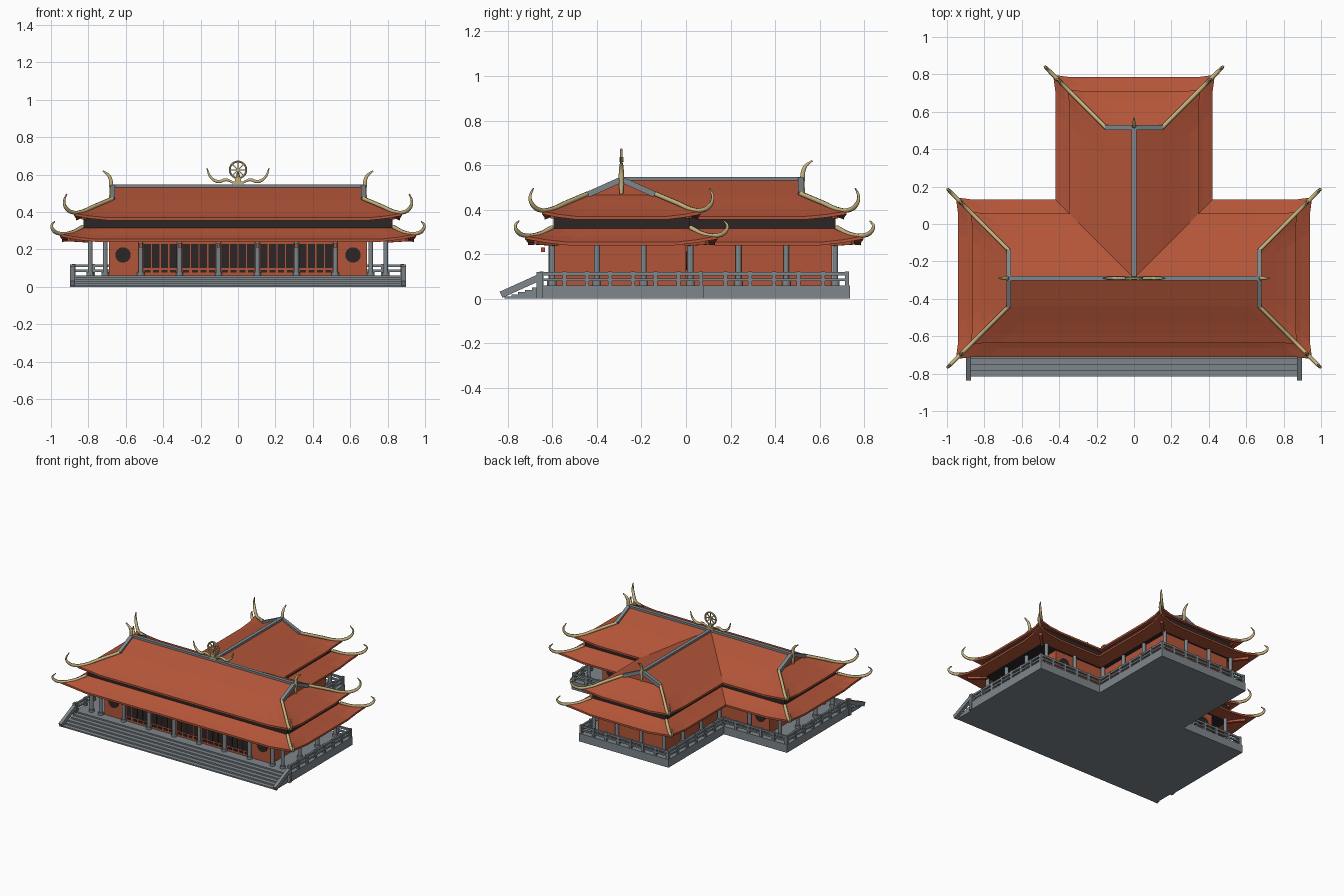
import bpy, bmesh, math
from mathutils import Vector, Matrix

if "Cube" in bpy.data.objects:
    bpy.data.objects.remove(bpy.data.objects["Cube"], do_unlink=True)


def material(name, rgb):
    m = bpy.data.materials.new(name)
    m.use_nodes = True
    m.diffuse_color = (*rgb, 1)
    m.node_tree.nodes["Principled BSDF"].inputs["Base Color"].default_value = (*rgb, 1)
    return m


RED = material("terracotta red", (0.45, 0.09, 0.04))
GREY = material("stone grey", (0.21, 0.24, 0.26))
GOLD = material("pale gold", (0.56, 0.45, 0.21))
DARK = material("dark timber", (0.025, 0.019, 0.018))


def finish(bm, name, mat, smooth=False):
    bmesh.ops.recalc_face_normals(bm, faces=bm.faces)
    me = bpy.data.meshes.new(name)
    bm.to_mesh(me)
    bm.free()
    me.materials.append(mat)
    for p in me.polygons:
        p.use_smooth = smooth
    ob = bpy.data.objects.new(name, me)
    bpy.context.scene.collection.objects.link(ob)
    return ob


def box(bm, lo, hi):
    lo, hi = Vector(lo), Vector(hi)
    m = Matrix.Translation((lo + hi) / 2) @ Matrix.Diagonal((*(hi - lo), 1))
    bmesh.ops.create_cube(bm, size=1, matrix=m)


def beam(bm, p, q, width, height):
    p, q = Vector(p), Vector(q)
    d = q - p
    m = Matrix.Translation((p + q) / 2) @ d.to_track_quat('Y', 'Z').to_matrix().to_4x4()
    bmesh.ops.create_cube(bm, size=1, matrix=m @ Matrix.Diagonal((width, d.length, height, 1)))


def drum(bm, centre, r, depth, axis='Z', sides=12):
    m = Matrix.Translation(centre)
    if axis == 'Y':
        m = m @ Matrix.Rotation(math.pi / 2, 4, 'X')
    bmesh.ops.create_cone(bm, cap_ends=True, segments=sides, radius1=r, radius2=r, depth=depth, matrix=m)


def sweep(bm, pts, radii):
    """Tapered smooth tube through the points."""
    cu = bpy.data.curves.new("path", 'CURVE')
    cu.dimensions, cu.bevel_depth, cu.bevel_resolution = '3D', 1, 1
    cu.resolution_u, cu.use_fill_caps = 5, True
    sp = cu.splines.new('BEZIER')
    sp.bezier_points.add(len(pts) - 1)
    for b, p, r in zip(sp.bezier_points, pts, radii):
        b.co, b.radius = p, r
        b.handle_left_type = b.handle_right_type = 'AUTO'
    ob = bpy.data.objects.new("path", cu)
    bpy.context.scene.collection.objects.link(ob)
    me = bpy.data.meshes.new_from_object(ob.evaluated_get(bpy.context.evaluated_depsgraph_get()))
    bm.from_mesh(me)
    bpy.data.objects.remove(ob)
    bpy.data.curves.remove(cu)
    bpy.data.meshes.remove(me)


# T-shaped plan: wide front wing, narrow rear wing, inset by d
def plan(d, W=0.94, y0=-0.71, y1=0.13, R=0.42, y2=0.785):
    W, y0, y1, R, y2 = W - d, y0 + d, y1 - d, R - d, y2 - d
    return [Vector(p) for p in ((-W, y0), (W, y0), (W, y1), (R, y1), (R, y2), (-R, y2), (-R, y1), (-W, y1))]


INNER = (3, 6)
RAYS = [((c - i) / 0.1) for c, i in zip(plan(0), plan(0.1))]   # outward diagonal at each corner


def loft(bm, rings, cap=False):
    loops = [[bm.verts.new(p) for p in r] for r in rings]
    n = len(loops[0])
    for a, b in zip(loops, loops[1:]):
        for i in range(n):
            bm.faces.new((a[i], a[(i + 1) % n], b[(i + 1) % n], b[i]))
    if cap:
        bm.faces.new(loops[0])
        bm.faces.new(loops[-1])


def prism(name, corners, z0, z1, mat):
    bm = bmesh.new()
    loft(bm, [[(c.x, c.y, z) for c in corners] for z in (z0, z1)], True)
    return finish(bm, name, mat)


def eave_ring(d, z, lift):
    """Plan outline whose outer corners sweep up and out."""
    base, cs, out = plan(0), plan(d), []
    for i in range(8):
        j = (i + 1) % 8
        length = (base[j] - base[i]).length
        stops = [(0, 1 if i not in INNER else 0)]
        if i not in INNER:
            stops += [(0.08 / length, 0.4), (0.18 / length, 0)]
        if j not in INNER:
            stops += [(1 - 0.18 / length, 0), (1 - 0.08 / length, 0.4)]
        for t, k in stops:
            p = cs[i].lerp(cs[j], t)
            if t == 0 and k:
                p = p + RAYS[i] * lift * 0.45
            out.append((p.x, p.y, z + lift * k))
    return out


# Platform and steps
prism("platform", plan(0.05), 0, 0.06, GREY)
bm = bmesh.new()
for i in range(5):
    box(bm, (-0.88, -0.691 - 0.031 * i, 0), (0.88, -0.66 - 0.031 * i, 0.05 - 0.01 * i))
finish(bm, "front_steps", GREY)
bm = bmesh.new()
for s in (-1, 1):
    beam(bm, (s * 0.885, -0.83, 0.018), (s * 0.885, -0.66, 0.095), 0.025, 0.03)
    box(bm, (s * 0.885 - 0.012, -0.67, 0), (s * 0.885 + 0.012, -0.645, 0.12))
finish(bm, "step_handrails", GREY)

# Balustrade around sides and back
bm = bmesh.new()
edge = plan(0.062)
for i in range(1, 8):
    a, b = edge[i], edge[(i + 1) % 8]
    for z, h in ((0.112, 0.014), (0.085, 0.012)):
        beam(bm, (*a, z), (*b, z), 0.014, h)
    n = max(2, round((b - a).length / 0.11))
    for k in range(n + 1):
        p = a.lerp(b, k / n)
        box(bm, (p.x - 0.009, p.y - 0.009, 0.06), (p.x + 0.009, p.y + 0.009, 0.122))
finish(bm, "balustrade", GREY)

# Walls
prism("walls", plan(0, 0.69, -0.59, 0.0, 0.27, 0.655), 0.06, 0.26, RED)
prism("clerestory", plan(0.115), 0.25, 0.385, DARK)

# Columns with plinths
spots = [(s * x, -0.605) for s in (-1, 1) for x in (0.104, 0.312, 0.52, 0.71)]
spots += [(s * 0.79, y) for s in (-1, 1) for y in (-0.6, -0.4, -0.19, 0.02)]
spots += [(s * 0.29, y) for s in (-1, 1) for y in (0.02, 0.235, 0.45, 0.67)]
spots += [(s * x, y) for s in (-1, 1) for x, y in ((0.1, 0.67), (0.54, 0.02))]
bm = bmesh.new()
for x, y in spots:
    drum(bm, (x, y, 0.155), 0.013, 0.2)
    drum(bm, (x, y, 0.069), 0.019, 0.02)
finish(bm, "columns", GREY)

# Small plaques ahead of the front columns
bm = bmesh.new()
for x, y in spots[:8]:
    if abs(x) < 0.6:
        box(bm, (x - 0.009, -0.65, 0.21), (x + 0.009, -0.632, 0.23))
finish(bm, "front_plaques", RED)

# Door leaves and round windows
bm = bmesh.new()
for bay in range(-2, 3):
    for leaf in range(4):
        x = bay * 0.208 + (leaf - 1.5) * 0.046
        box(bm, (x - 0.02, -0.595, 0.1), (x + 0.02, -0.588, 0.228))
        box(bm, (x - 0.016, -0.595, 0.075), (x + 0.016, -0.588, 0.09))
finish(bm, "door_panels", DARK)
bm = bmesh.new()
for s in (-1, 1):
    for y in (-0.591, 0.001):
        drum(bm, (s * 0.615, y, 0.17), 0.041, 0.008, 'Y', 24)
finish(bm, "round_windows", DARK)

# Two tiers of sweeping roof: soffit, fascia, then concave slope
TIERS = {
    "lower_roof": ((0.115, 0.25, 0), (0, 0.24, 0.028), (0, 0.254, 0.028), (0.05, 0.278, 0.012), (0.115, 0.315, 0)),
    "upper_roof": ((0.115, 0.37, 0), (0.075, 0.355, 0.024), (0.075, 0.369, 0.024), (0.12, 0.388, 0.014),
                   (0.18, 0.418, 0.005), (0.27, 0.465, 0)),
}
for name, rows in TIERS.items():
    bm = bmesh.new()
    loft(bm, [eave_ring(*r) for r in rows])
    finish(bm, name, RED)

# Gabled cap of the upper roof
base = plan(0.27)
W, YM, YR, ZR = base[1].x, -0.29, base[4].y, 0.538
bm = bmesh.new()
v = [bm.verts.new((*p, 0.465)) for p in base]
v += [bm.verts.new((x, y, ZR)) for x, y in ((W, YM), (-W, YM), (0, YM), (0, YR))]
for f in ((0, 1, 8, 10, 9), (1, 2, 8), (2, 3, 10, 8), (3, 4, 11, 10), (4, 5, 11), (5, 6, 10, 11), (6, 7, 9, 10), (7, 0, 9)):
    bm.faces.new([v[i] for i in f])
finish(bm, "gable_roof", RED)

# Ridge beams and gable trims
bm = bmesh.new()
beam(bm, (-W, YM, 0.533), (W, YM, 0.533), 0.026, 0.028)
beam(bm, (0, YM, 0.533), (0, YR, 0.533), 0.026, 0.028)
ends = [((W, YM), (1, 2)), ((-W, YM), (0, 7)), ((0, YR), (4, 5))]
for top, feet in ends:
    for i in feet:
        beam(bm, (*top, 0.535), (*base[i], 0.468), 0.026, 0.026)
finish(bm, "ridge_beams", GREY)

# Curled hip ridges, and brackets under the corners
HIPS = {
    "lower_hip_ridges": ((0.11, 0.32), (0.05, 0.29), (-0.012, 0.284), (-0.045, 0.3), (-0.056, 0.326), (-0.04, 0.35)),
    "upper_hip_ridges": ((0.27, 0.472), (0.17, 0.43), (0.1, 0.4), (0.055, 0.398), (0.022, 0.42), (0.01, 0.455),
                         (0.025, 0.497)),
}
corners = [i for i in range(8) if i not in INNER]
for name, path in HIPS.items():
    bm = bmesh.new()
    taper = [0.011] * (len(path) - 3) + [0.010, 0.007, 0.003]
    for i in corners:
        sweep(bm, [(*plan(d)[i], z) for d, z in path], taper)
    finish(bm, name, GOLD, True)
bm = bmesh.new()
for i in corners:
    for d, z in ((0.0, 0.248), (0.075, 0.365)):
        beam(bm, (*plan(d + 0.13)[i], z), (*plan(d + 0.035)[i], z + 0.006), 0.02, 0.022)
finish(bm, "corner_brackets", RED)

# Horns at the three ridge ends
bm = bmesh.new()
for top, _ in ends:
    out = Vector((top[0], 0 if top[0] else 1)).normalized()
    pts = [(*(Vector(top) + out * o), z) for o, z in ((0.012, 0.47), (0.008, 0.54), (0.018, 0.59), (0.052, 0.62))]
    sweep(bm, pts, (0.008, 0.013, 0.010, 0.004))
finish(bm, "ridge_horns", GOLD, True)

# Wheel crest with two wavy arms
C = Vector((0, YM, 0.625))
bm = bmesh.new()
ring = [C + Vector((math.cos(a), 0, math.sin(a))) * 0.044 for a in [k * math.tau / 24 for k in range(25)]]
sweep(bm, ring, [0.006] * 25)
for k in range(4):
    a = k * math.pi / 4
    r = Vector((math.cos(a), 0, math.sin(a))) * 0.044
    beam(bm, C - r, C + r, 0.006, 0.006)
drum(bm, C, 0.012, 0.018, 'Y')
box(bm, (-0.03, YM - 0.012, 0.545), (0.03, YM + 0.012, 0.562))
box(bm, (-0.016, YM - 0.009, 0.56), (0.016, YM + 0.009, 0.582))
finish(bm, "wheel_crest", GOLD)
bm = bmesh.new()
for s in (-1, 1):
    arm = ((0.03, 0.56), (0.065, 0.572), (0.105, 0.562), (0.145, 0.585), (0.167, 0.635))
    sweep(bm, [(s * x, YM, z) for x, z in arm], (0.006, 0.009, 0.010, 0.008, 0.003))
finish(bm, "crest_arms", GOLD, True)
